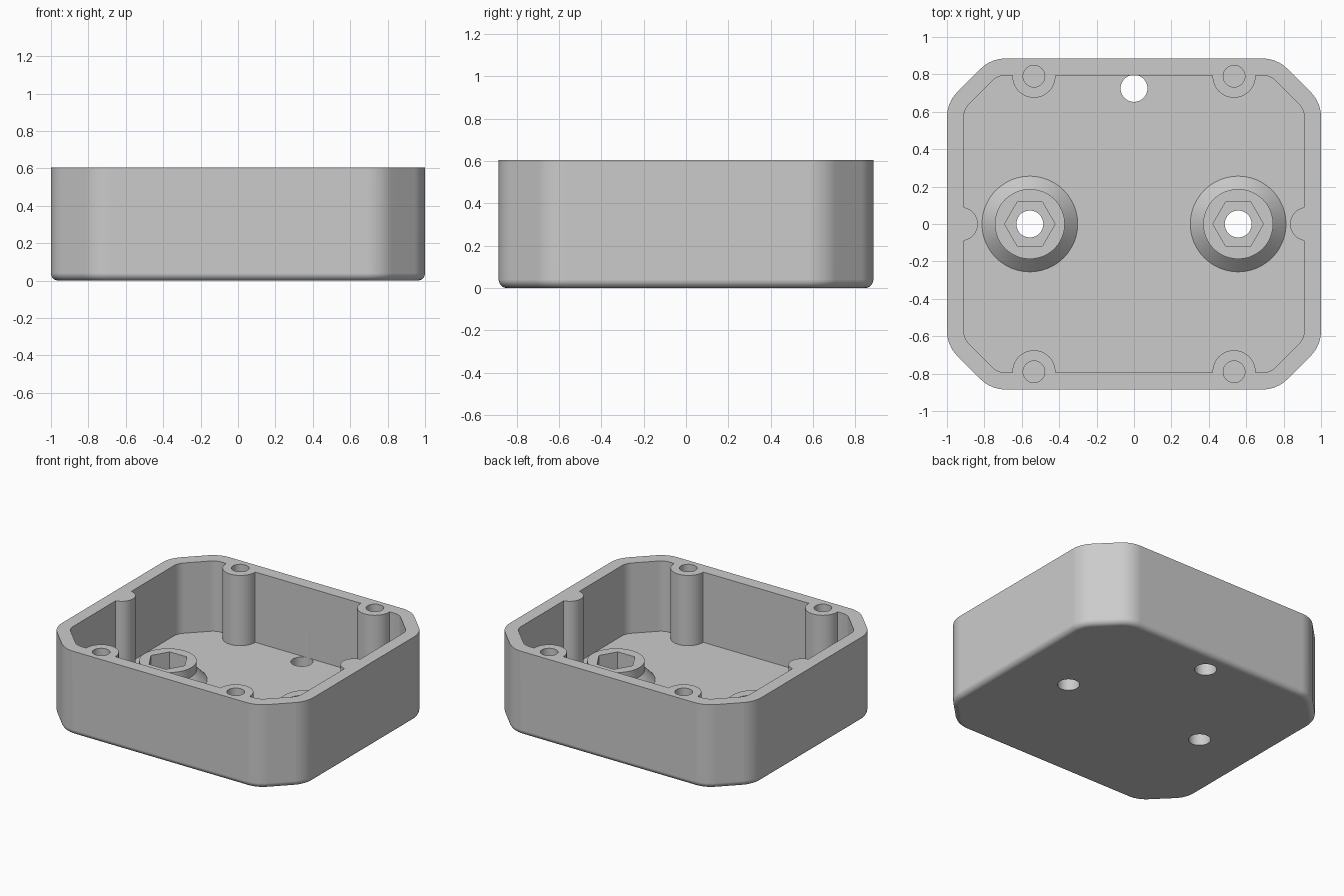
import bpy
import bmesh
import math

cube = bpy.data.objects.get("Cube")
if cube:
    bpy.data.objects.remove(cube, do_unlink=True)

HALF_X, HALF_Y, DIAGONAL = 1.0, 0.885, 1.65   # outline extents and corner cut
HEIGHT, FLOOR, WALL = 0.605, 0.1, 0.09
CORNER, EDGE = 0.19, 0.04                     # corner and bottom edge radii

grey = bpy.data.materials.new("light_grey_plastic")
grey.use_nodes = True
colour = (0.6, 0.6, 0.6, 1)
grey.diffuse_color = colour
grey.node_tree.nodes["Principled BSDF"].inputs["Base Color"].default_value = colour


def outline(inset, z):
    """Rectangle with cut, rounded corners, moved inwards by inset."""
    cx, cy = HALF_X - CORNER, HALF_Y - CORNER
    diag = DIAGONAL - CORNER * math.sqrt(2)
    points = []
    for k in range(8):
        mid = math.pi / 4 * (k + 0.5)
        c, s = math.cos(mid), math.sin(mid)
        x, y = (cx, diag - cx) if abs(c) > abs(s) else (diag - cy, cy)
        x, y = math.copysign(x, c), math.copysign(y, s)
        for i in range(9):
            a = math.pi / 4 * (k + i / 8)
            points.append((x + (CORNER - inset) * math.cos(a),
                           y + (CORNER - inset) * math.sin(a), z))
    return points


def circle(x, y, r, z, sides=48):
    """Ring of points, kept inside the outer walls."""
    lim_x, lim_y = HALF_X - 0.04, HALF_Y - 0.04
    points = []
    for i in range(sides):
        a = math.tau * i / sides
        px, py = x + r * math.cos(a), y + r * math.sin(a)
        points.append((max(-lim_x, min(lim_x, px)), max(-lim_y, min(lim_y, py)), z))
    return points


def loft(name, rings):
    """Closed solid through rings of equal point count."""
    bm = bmesh.new()
    loops = [[bm.verts.new(p) for p in ring] for ring in rings]
    for a, b in zip(loops, loops[1:]):
        for i in range(len(a)):
            j = (i + 1) % len(a)
            bm.faces.new((a[i], a[j], b[j], b[i]))
    bm.faces.new(loops[0])
    bm.faces.new(loops[-1])
    bmesh.ops.recalc_face_normals(bm, faces=bm.faces)
    mesh = bpy.data.meshes.new(name)
    bm.to_mesh(mesh)
    bm.free()
    mesh.materials.append(grey)
    obj = bpy.data.objects.new(name, mesh)
    bpy.context.collection.objects.link(obj)
    return obj


def combine(tool, operation):
    """Apply a boolean to the tray and drop the tool."""
    mod = tray.modifiers.new(operation.lower(), "BOOLEAN")
    mod.operation, mod.solver, mod.object = operation, "EXACT", tool
    bpy.context.view_layer.objects.active = tray
    bpy.ops.object.modifier_apply(modifier=mod.name)
    bpy.data.objects.remove(tool, do_unlink=True)


def add_round(name, x, y, profile):
    combine(loft(name, [circle(x, y, r, z) for r, z in profile]), "UNION")


def cut_round(name, x, y, r, low, high, sides=40):
    combine(loft(name, [circle(x, y, r, z, sides) for z in (low, high)]), "DIFFERENCE")


# Tray shell: rounded bottom edge, outer wall, inner wall, floor
over = HEIGHT + 0.1
rings = []
for i in range(9):
    a = math.pi / 2 * i / 8
    rings.append(outline(EDGE * (1 - math.sin(a)), EDGE * (1 - math.cos(a))))
rings += [outline(0, over), outline(WALL, over), outline(WALL, FLOOR)]
# neighbouring arcs are separated by straight walls, so no points coincide
tray = loft("enclosure_tray", rings)

# Screw posts on the long walls, plain ribs on the side walls
post_spots = [(sx * 0.535, sy * 0.79) for sx in (-1, 1) for sy in (-1, 1)]
for x, y in post_spots:
    add_round("screw_post", x, y, [(0.115, 0.06), (0.115, HEIGHT + 0.06)])
for side in (-1, 1):
    add_round("side_rib", side * 0.925, 0, [(0.09, 0.06), (0.09, HEIGHT + 0.06)])

# Flared mounting bosses with nut pockets and through holes
for side in (-1, 1):
    x = side * 0.557
    add_round("mount_boss", x, 0,
              [(0.256, 0.06), (0.256, FLOOR), (0.187, 0.17), (0.187, 0.236)])
    cut_round("nut_pocket", x, 0, 0.135, FLOOR, 0.4, sides=6)
    cut_round("mount_hole", x, 0, 0.072, -0.1, 0.3)

# Cable hole in the floor near the back
cut_round("cable_hole", 0, 0.725, 0.072, -0.1, 0.3)

# Trim the rim flat, then drill the posts
combine(loft("rim_trim", [[(x, y, z) for x, y in ((-2, -2), (2, -2), (2, 2), (-2, 2))]
                          for z in (HEIGHT, 1)]), "DIFFERENCE")
for x, y in post_spots:
    cut_round("screw_hole", x, y, 0.058, 0.2, 0.8, sides=32)

# Smooth curved walls, crisp edges
bpy.ops.object.select_all(action="DESELECT")
tray.select_set(True)
bpy.context.view_layer.objects.active = tray
bpy.ops.object.shade_smooth_by_angle(angle=math.radians(30))
weighted = tray.modifiers.new("weighted_normals", "WEIGHTED_NORMAL")
weighted.keep_sharp = True
